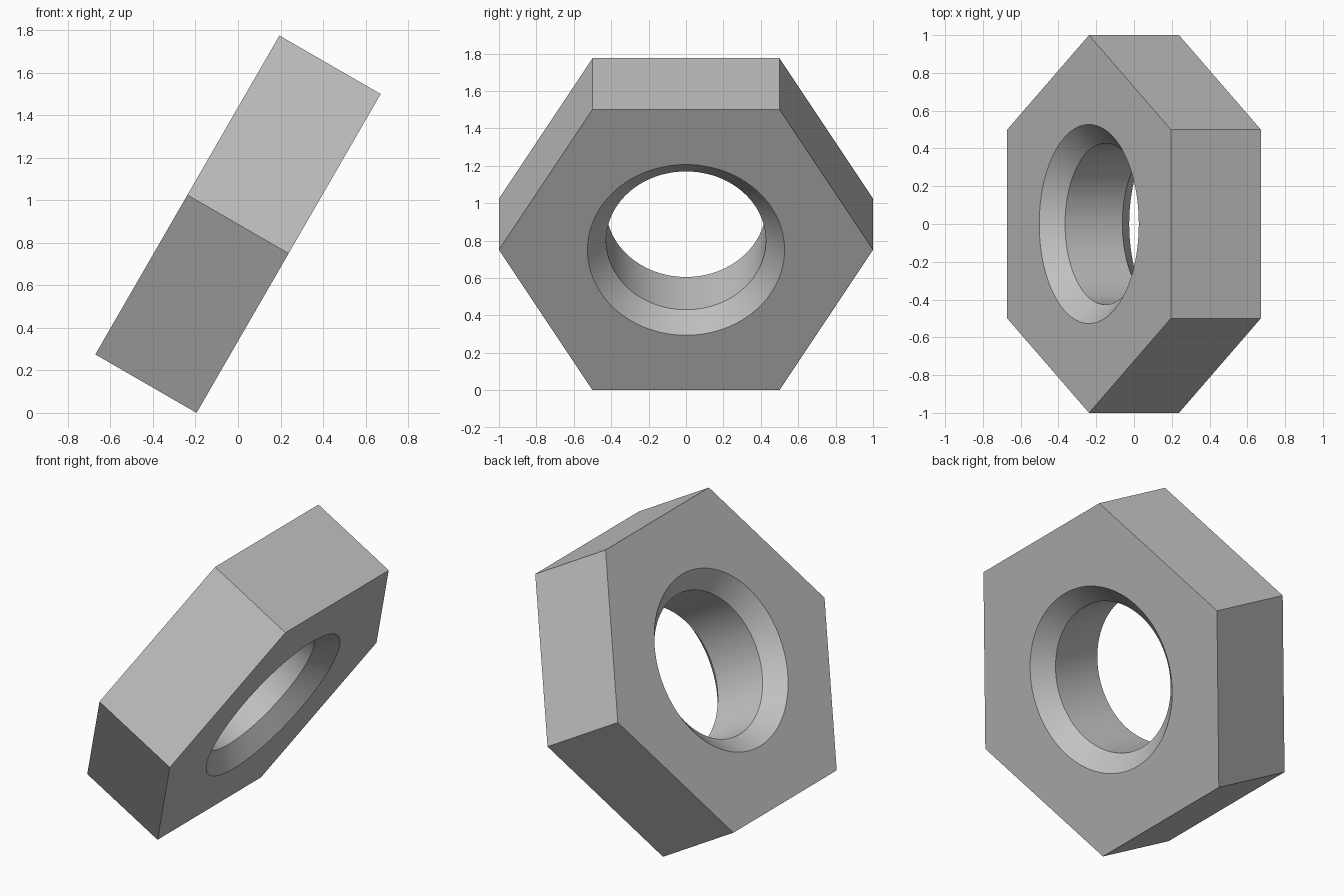
import bpy, bmesh
from math import radians, sin, cos, tau
from mathutils import Matrix

cube = bpy.data.objects.get("Cube")
if cube:
    bpy.data.objects.remove(cube, do_unlink=True)

HALF = 0.275          # half thickness
HEX_R = 1.0           # corner radius
BORE_R = 0.427
CHAMFER = 0.1
PER_SIDE = 16         # bore segments per hexagon side
SEGS = 6 * PER_SIDE

steel = bpy.data.materials.new("grey_steel")
steel.use_nodes = True
colour = (0.54, 0.54, 0.54, 1)
steel.diffuse_color = colour
steel.node_tree.nodes["Principled BSDF"].inputs["Base Color"].default_value = colour

bm = bmesh.new()


def ring(radius, z, count):
    """Circle of vertices, starting on a hexagon corner."""
    angles = [radians(30) + tau * i / count for i in range(count)]
    return [bm.verts.new((radius * cos(a), radius * sin(a), z)) for a in angles]


def bridge(a, b):
    n = len(a)
    for i in range(n):
        j = (i + 1) % n
        bm.faces.new((a[i], a[j], b[j], b[i]))


# Six flat sides
low_hex, high_hex = (ring(HEX_R, z, 6) for z in (-HALF, HALF))
bridge(low_hex, high_hex)

# Bore with a chamfer at both ends
bore = [ring(r, z, SEGS) for r, z in (
    (BORE_R + CHAMFER, -HALF), (BORE_R, -HALF + CHAMFER),
    (BORE_R, HALF - CHAMFER), (BORE_R + CHAMFER, HALF))]
for a, b in zip(bore, bore[1:]):
    bridge(a, b)

# End faces, one sector per hexagon side
for corners, rim in ((low_hex, bore[0]), (high_hex, bore[-1])):
    for k in range(6):
        arc = [rim[(k * PER_SIDE + i) % SEGS] for i in range(PER_SIDE + 1)]
        bm.faces.new([corners[k], corners[(k + 1) % 6]] + arc[::-1])

bmesh.ops.recalc_face_normals(bm, faces=bm.faces[:])

# Tilt the nut and rest its lower edge on the ground
bm.transform(Matrix.Rotation(radians(120), 4, "Y"))
lowest = min(v.co.z for v in bm.verts)
bmesh.ops.translate(bm, verts=bm.verts[:], vec=(0, 0, -lowest))

mesh = bpy.data.meshes.new("hex_nut")
bm.to_mesh(mesh)
bm.free()
mesh.materials.append(steel)
nut = bpy.data.objects.new("hex_nut", mesh)
bpy.context.collection.objects.link(nut)

# Smooth bore, sharp edges elsewhere
bpy.ops.object.select_all(action="DESELECT")
nut.select_set(True)
bpy.context.view_layer.objects.active = nut
bpy.ops.object.shade_smooth_by_angle(angle=radians(30))
